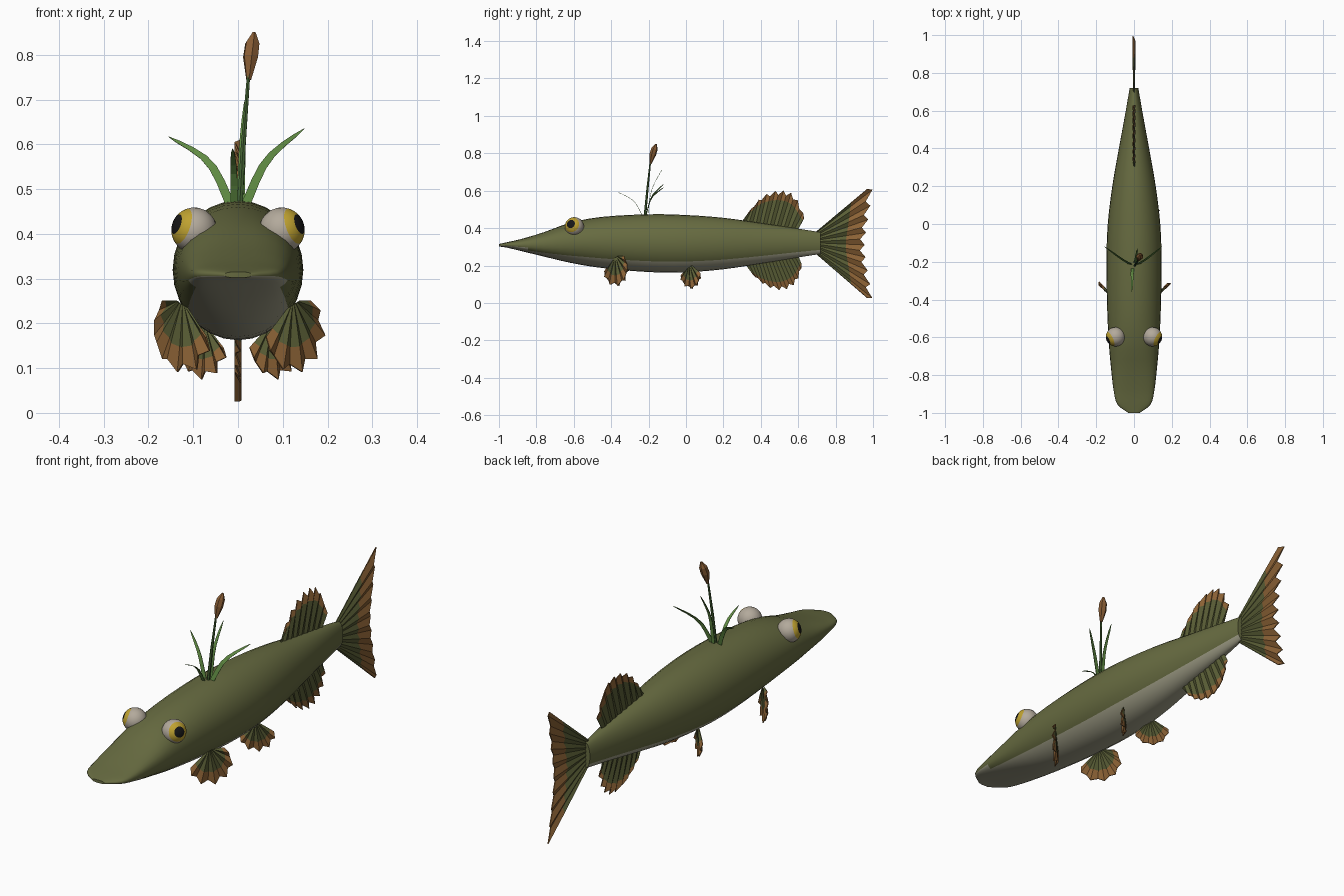
import bpy, bmesh, math
from mathutils import Vector

cube = bpy.data.objects.get("Cube")
if cube:
    bpy.data.objects.remove(cube, do_unlink=True)


def material(name, rgb):
    m = bpy.data.materials.new(name)
    m.use_nodes = True
    m.diffuse_color = (*rgb, 1)
    m.node_tree.nodes["Principled BSDF"].inputs["Base Color"].default_value = (*rgb, 1)
    return m


OLIVE = material("olive_skin", (.135, .147, .052))
BELLY = material("pale_belly", (.35, .34, .24))
FIN = material("fin_green", (.10, .11, .036))
RUST = material("fin_rust", (.26, .122, .036))
WHITE = material("eye_white", (.45, .40, .33))
YELLOW = material("iris_yellow", (.52, .36, .03))
BLACK = material("pupil_black", (.008, .008, .008))
LEAF = material("reed_green", (.115, .255, .055))
STALK = material("stalk_green", (.06, .13, .035))
HEAD = material("reed_brown", (.25, .11, .035))


def add_object(name, bm, mats, smooth=False):
    mesh = bpy.data.meshes.new(name)
    bm.to_mesh(mesh)
    bm.free()
    ob = bpy.data.objects.new(name, mesh)
    bpy.context.collection.objects.link(ob)
    for m in mats:
        mesh.materials.append(m)
    if smooth:
        bpy.ops.object.select_all(action='DESELECT')
        ob.select_set(True)
        bpy.context.view_layer.objects.active = ob
        bpy.ops.object.shade_smooth_by_angle(angle=math.radians(40))
    return ob


def along(points, t):
    """Point at fraction t of a smooth line through evenly spaced points."""
    f = t * (len(points) - 1)
    i = min(int(f), len(points) - 2)
    p = [Vector(points[max(0, min(len(points) - 1, i + k))]) for k in (-1, 0, 1, 2)]
    u = f - i
    return .5 * (2 * p[1] + (p[2] - p[0]) * u + (2 * p[0] - 5 * p[1] + 4 * p[2] - p[3]) * u ** 2
                 + (3 * p[1] - p[0] - 3 * p[2] + p[3]) * u ** 3)


def loft(bm, rings):
    """Skin rings of vertices and close both ends."""
    n = len(rings[0])
    for a, b in zip(rings, rings[1:]):
        for j in range(n):
            bm.faces.new((a[j], a[(j + 1) % n], b[(j + 1) % n], b[j]))
    bm.faces.new(rings[0])
    bm.faces.new(rings[-1])
    bmesh.ops.recalc_face_normals(bm, faces=bm.faces)


# Body: y, half width, top, bottom
sections = [(-1, .03, .315, .302), (-.955, .088, .325, .295), (-.88, .108, .342, .277),
            (-.76, .122, .378, .248), (-.62, .134, .428, .215), (-.45, .142, .46, .187),
            (-.2, .146, .474, .165), (0, .139, .47, .164), (.2, .115, .455, .18),
            (.4, .08, .427, .21), (.58, .047, .4, .24), (.72, .023, .378, .262)]
bm = bmesh.new()
rings, sides = [], 28
steps = 3 * (len(sections) - 1)
for s in range(steps + 1):
    y, w, top, bottom = along([Vector(q) for q in sections], s / steps)
    mid, half = (top + bottom) / 2, (top - bottom) / 2
    power = .75 if y < -.85 else min(1, .75 + (y + .85) * .8)
    ring = []
    for j in range(sides):
        a = math.tau * j / sides
        c, d = math.cos(a), math.sin(a)
        x = w * math.copysign(abs(d) ** power, d)
        ring.append(bm.verts.new((x, y, mid - half * math.copysign(abs(c) ** power, c))))
    rings.append(ring)
loft(bm, rings)
# Pale underside, reaching the lip at the snout
for f in bm.faces:
    if len(f.verts) > 4:
        continue
    js = [r.index(v) for r in rings for v in f.verts if v in r]
    side = min(sum(min(j, sides - j) for j in js) / 4, sides)
    reach = 6 if f.calc_center_median().y < -.86 else 4
    f.material_index = int(side < reach)
add_object("body", bm, [OLIVE, BELLY], True)

# Eyes: spheres whose pole is the pupil
for side, label in ((1, "left"), (-1, "right")):
    axis = Vector((side * .85, -.4, .3)).normalized()
    bm = bmesh.new()
    bmesh.ops.create_uvsphere(bm, u_segments=24, v_segments=20, radius=.051)
    for f in bm.faces:
        angle = f.calc_center_median().angle(Vector((0, 0, 1)))
        f.material_index = 2 if angle < .45 else 1 if angle < .9 else 0
    turn = axis.to_track_quat('Z', 'Y')
    for v in bm.verts:
        v.co = turn @ v.co + Vector((side * .098, -.597, .408))
    add_object("eye_" + label, bm, [WHITE, YELLOW, BLACK], True)


def fan_fin(name, roots, tips, rays, split, pleat=.006, notch=.87):
    """Pleated fin with toothed edge, rust beyond the split."""
    roots = [Vector(p) for p in roots]
    tips = [Vector(p) for p in tips]
    normal = (tips[0] - roots[0]).cross(tips[-1] - roots[0]).normalized()
    bm = bmesh.new()
    cols = []
    for i in range(2 * rays + 1):
        t = i / (2 * rays)
        a, b = roots[0].lerp(roots[1], t), along(tips, t)
        length = 1 if i % 2 else notch
        fold = normal * (pleat if i % 2 else -pleat)
        cols.append([bm.verts.new(a.lerp(b, k) + fold * min(1, k + .3))
                     for k in (0, split, length)])
    for a, b in zip(cols, cols[1:]):
        for k in (0, 1):
            bm.faces.new((a[k], b[k], b[k + 1], a[k + 1])).material_index = k
    ob = add_object(name, bm, [FIN, RUST])
    mod = ob.modifiers.new("thickness", 'SOLIDIFY')
    mod.thickness, mod.offset = .004, 0


# Fins on the centre line, given as (y, z)
def centre(points):
    return [(0, y, z) for y, z in points]


fan_fin("tail_fin", centre([(.69, .375), (.69, .268)]),
        centre([(1, .635), (.985, .52), (.968, .41), (.955, .31), (.965, .21), (.985, .1), (1, 0)]),
        9, .62, notch=.9)
fan_fin("dorsal_fin", centre([(.3, .435), (.6, .395)]),
        centre([(.34, .49), (.41, .57), (.5, .602), (.58, .575), (.635, .46)]), 8, .72)
fan_fin("anal_fin", centre([(.32, .205), (.6, .25)]),
        centre([(.36, .15), (.43, .09), (.52, .068), (.59, .11), (.62, .2)]), 8, .72)

# Paired fins, swept outward and back: offset along the sweep, z
for side, label in ((1, "left"), (-1, "right")):
    def swept(x, y, points):
        return [(side * (x + u), y + u, z) for u, z in points]
    fan_fin("pectoral_fin_" + label,
            swept(.125, -.375, [(-.012, .235), (.012, .25)]),
            swept(.125, -.375, [(-.065, .16), (-.04, .105), (.01, .09), (.05, .125),
                                (.066, .19), (.045, .25)]), 6, .62)
    fan_fin("pelvic_fin_" + label,
            swept(.075, .02, [(-.012, .185), (.012, .2)]),
            swept(.075, .02, [(-.05, .14), (-.03, .095), (.01, .075), (.045, .1),
                              (.06, .15)]), 5, .62)


def blade(name, points, width, across):
    """Narrow leaf tapering to a point."""
    bm = bmesh.new()
    pairs = []
    for i in range(8):
        t = i / 7
        p = along(points, t)
        w = Vector(across).normalized() * width * (1 - t) ** .7 * (.75 + .5 * t) + Vector((.0004, 0, 0))
        pairs.append((bm.verts.new(p - w), bm.verts.new(p + w)))
    for a, b in zip(pairs, pairs[1:]):
        bm.faces.new((a[0], a[1], b[1], b[0]))
    ob = add_object(name, bm, [LEAF])
    mod = ob.modifiers.new("thickness", 'SOLIDIFY')
    mod.thickness, mod.offset = .002, 0


# Reed tuft on the back
blade("reed_leaf_left", [(.015, -.215, .46), (.065, -.185, .565), (.148, -.12, .635)], .013, (1, 0, -.5))
blade("reed_leaf_right", [(-.015, -.215, .46), (-.065, -.185, .56), (-.155, -.12, .617)], .013, (1, 0, .5))
blade("reed_leaf_front", [(-.008, -.23, .46), (-.01, -.28, .545), (-.012, -.36, .59)], .011, (1, 0, 0))
blade("reed_leaf_back", [(.006, -.205, .46), (.01, -.185, .6), (.018, -.13, .71)], .011, (1, 0, 0))


def spindle(name, points, radii, mat):
    """Six-sided rod through points."""
    bm = bmesh.new()
    lift = Vector(points[-1]) - Vector(points[0])
    turn = lift.to_track_quat('Z', 'Y')
    rings = [[bm.verts.new(Vector(p) + turn @ Vector((r * math.cos(math.tau * j / 6),
                                                      r * math.sin(math.tau * j / 6), 0)))
              for j in range(6)] for p, r in zip(points, radii)]
    loft(bm, rings)
    add_object(name, bm, [mat])


spindle("reed_stalk", [(.004, -.22, .46), (.012, -.207, .6), (.024, -.19, .76)], (.007, .006, .004), STALK)
spindle("reed_head", [(.024, -.19, .745), (.028, -.177, .795), (.032, -.168, .825), (.036, -.16, .85)],
        (.006, .018, .017, .004), HEAD)
